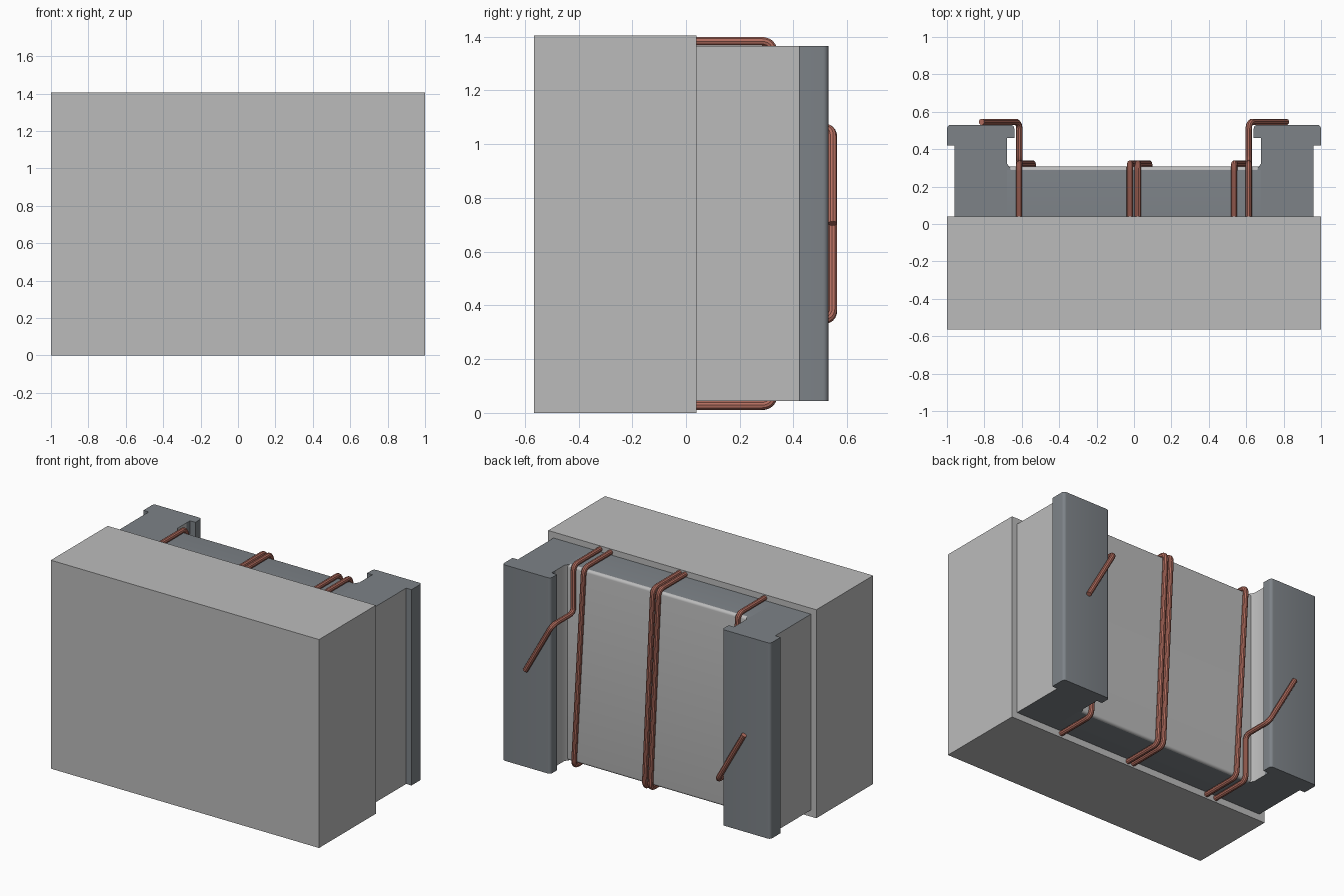
import bpy
import bmesh
import math
from mathutils import Vector

if "Cube" in bpy.data.objects:
    bpy.data.objects.remove(bpy.data.objects["Cube"])


def material(name, rgb):
    m = bpy.data.materials.new(name)
    m.use_nodes = True
    m.diffuse_color = (*rgb, 1)
    m.node_tree.nodes["Principled BSDF"].inputs["Base Color"].default_value = (*rgb, 1)
    return m


GREY = material("light grey", (0.50, 0.50, 0.50))
DARK = material("slate grey", (0.205, 0.225, 0.245))
COPPER = material("copper", (0.45, 0.155, 0.115))

Z0, Z1 = 0.045, 1.365      # bottom and top of the core
WIRE = 0.017               # wire radius


def finish(ob, mats):
    for m in mats:
        ob.data.materials.append(m)
    bpy.ops.object.select_all(action='DESELECT')
    ob.select_set(True)
    bpy.context.view_layer.objects.active = ob
    bpy.ops.object.shade_smooth_by_angle(angle=math.radians(35))


def prism(name, profile, z0, z1, mats, bevel=0.0, pick=None, dark_ends=False):
    """Extrude an xy profile upward, rounding the edges chosen by pick."""
    bm = bmesh.new()
    face = bm.faces.new([bm.verts.new((x, y, z0)) for x, y in profile])
    ext = bmesh.ops.extrude_face_region(bm, geom=[face])
    top = [v for v in ext["geom"] if isinstance(v, bmesh.types.BMVert)]
    bmesh.ops.translate(bm, verts=top, vec=(0, 0, z1 - z0))
    bmesh.ops.recalc_face_normals(bm, faces=bm.faces)
    if pick:
        edges = [e for e in bm.edges if pick(*e.verts)]
        bmesh.ops.bevel(bm, geom=edges, offset=bevel, segments=5,
                        profile=0.5, affect='EDGES')
    bm.normal_update()
    for f in bm.faces:
        f.material_index = 1 if dark_ends and abs(f.normal.z) > 0.99 else 0
    me = bpy.data.meshes.new(name)
    bm.to_mesh(me)
    bm.free()
    ob = bpy.data.objects.new(name, me)
    bpy.context.collection.objects.link(ob)
    finish(ob, mats)


def rounded(points, r):
    """Replace the inner corners of a path with short arcs."""
    pts = [Vector(p) for p in points]
    out = [pts[0]]
    for a, b, c in zip(pts, pts[1:], pts[2:]):
        p, q = b + (a - b).normalized() * r, b + (c - b).normalized() * r
        for i in range(7):
            t = i / 6
            out.append(p * (1 - t) ** 2 + b * 2 * t * (1 - t) + q * t ** 2)
    return out + [pts[-1]]


def wire(name, points):
    cu = bpy.data.curves.new(name, 'CURVE')
    cu.dimensions = '3D'
    cu.bevel_depth = WIRE
    cu.bevel_resolution = 3
    cu.use_fill_caps = True
    path = rounded(points, 0.045)
    sp = cu.splines.new('POLY')
    sp.points.add(len(path) - 1)
    for sp_point, p in zip(sp.points, path):
        sp_point.co = (*p, 1)
    tmp = bpy.data.objects.new(name + "_path", cu)
    bpy.context.collection.objects.link(tmp)
    deps = bpy.context.evaluated_depsgraph_get()
    me = bpy.data.meshes.new_from_object(tmp.evaluated_get(deps))
    bpy.data.objects.remove(tmp)
    me.materials.clear()
    ob = bpy.data.objects.new(name, me)
    bpy.context.collection.objects.link(ob)
    finish(ob, [COPPER])


# Main block
prism("main_block", [(-1, -0.565), (1, -0.565), (1, 0.04), (-1, 0.04)], 0, 1.405, [GREY])

# Winding core, with its back top and bottom edges rounded
prism("core_middle", [(-0.68, 0.04), (0.68, 0.04), (0.68, 0.307), (-0.68, 0.307)],
      Z0, Z1, [GREY, DARK], 0.018,
      lambda a, b: a.co.y > 0.3 and b.co.y > 0.3 and abs(a.co.x - b.co.x) > 1, True)

# Legs of the core and their caps
for side, s in (("left", 1), ("right", -1)):
    leg = [(0.68, 0.04), (0.96, 0.04), (0.96, 0.425), (0.68, 0.425), (0.68, 0.325), (0.66, 0.295)]
    prism(side + "_leg", [(s * x, y) for x, y in leg], Z0, Z1, [GREY, DARK], dark_ends=True)
    cap = [(0.68, 0.42), (1, 0.42), (1, 0.53), (0.64, 0.53), (0.64, 0.46), (0.68, 0.46)]
    prism(side + "_cap", [(s * x, y) for x, y in cap], Z0, Z1, [DARK], 0.02,
          lambda a, b: a.co.y > 0.5 and abs(a.co.z - b.co.z) > 1)

# Wire turns slanting across the back of the core
TOP, LOW, BACK = Z1 + WIRE + 0.001, Z0 - WIRE - 0.001, 0.324
for i, (xt, xb) in enumerate([(-0.615, -0.54), (-0.022, 0.04), (0.02, 0.082), (0.535, 0.61)]):
    wire(f"wire_turn_{i + 1}", [(xt, 0.02, TOP), (xt, BACK, TOP), (xb, BACK, LOW), (xb, 0.02, LOW)])

# Wire ends bent outward over the caps
for side, s, z_start, z_bend in (("left", 1, TOP, 1.063), ("right", -1, LOW, 0.345)):
    x = s * 0.613
    wire(side + "_wire_end", [(x, 0.02, z_start), (x, BACK, z_start), (x, BACK, z_bend),
                              (x, 0.546, z_bend), (s * 0.815, 0.546, 0.705)])
